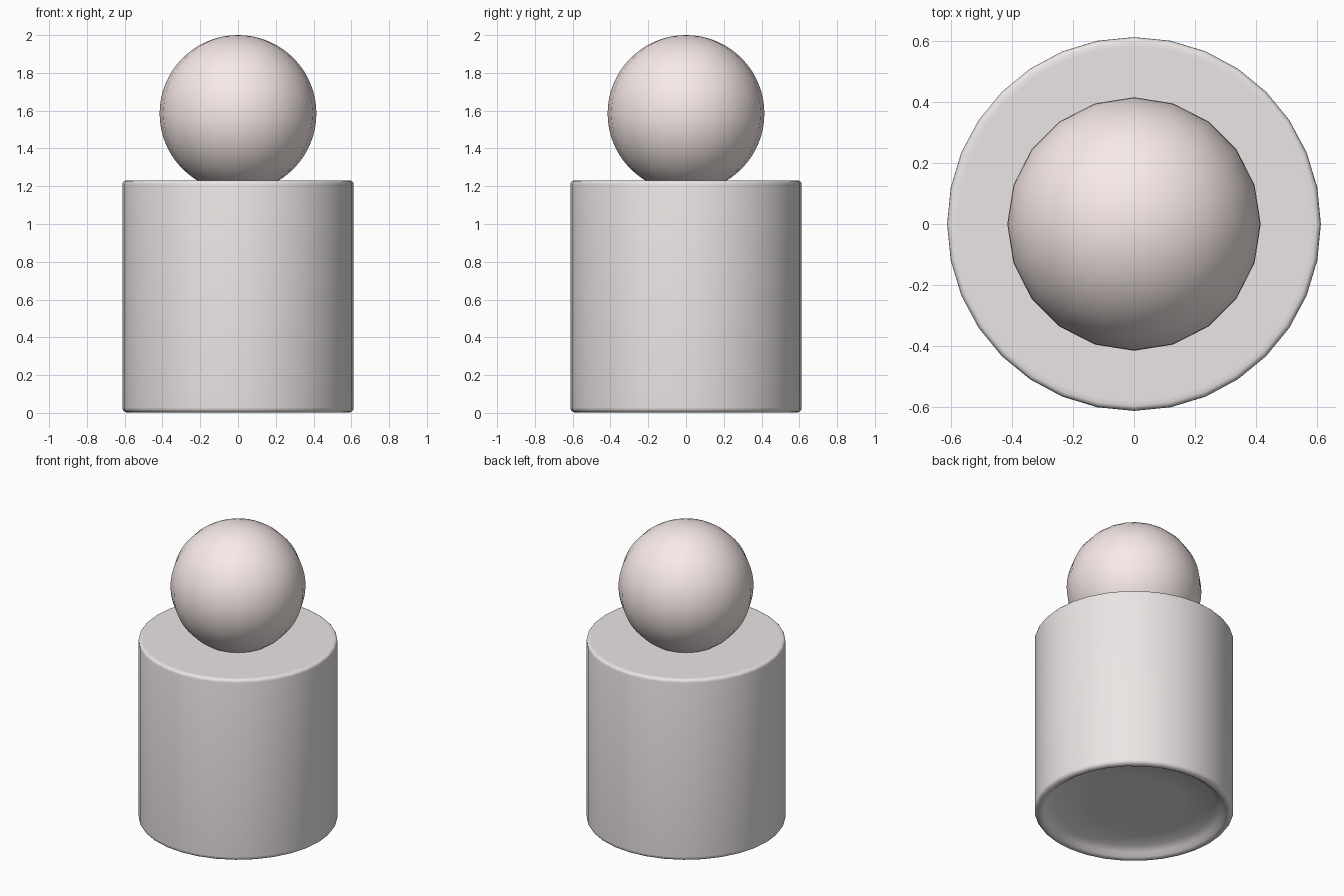
import bpy
import bmesh
from mathutils import Vector

if "Cube" in bpy.data.objects:
    bpy.data.objects.remove(bpy.data.objects["Cube"])


def finish(obj, name, color):
    obj.name = name
    mat = bpy.data.materials.new(name + "_paint")
    mat.diffuse_color = color
    mat.use_nodes = True
    mat.node_tree.nodes["Principled BSDF"].inputs["Base Color"].default_value = mat.diffuse_color
    obj.data.materials.append(mat)


def lathe(name, profile, sides):
    """Spin an (r, z) profile that starts and ends on the axis."""
    bm = bmesh.new()
    verts = [bm.verts.new((r, 0, z)) for r, z in profile]
    edges = [bm.edges.new(p) for p in zip(verts, verts[1:])]
    bmesh.ops.spin(bm, geom=verts + edges, cent=(0, 0, 0), axis=(0, 0, 1),
                   angle=6.283185307, steps=sides)
    bmesh.ops.remove_doubles(bm, verts=bm.verts, dist=1e-4)
    bmesh.ops.recalc_face_normals(bm, faces=bm.faces)
    mesh = bpy.data.meshes.new(name)
    bm.to_mesh(mesh)
    bm.free()
    obj = bpy.data.objects.new(name, mesh)
    bpy.context.collection.objects.link(obj)
    bpy.context.view_layer.objects.active = obj
    obj.select_set(True)
    bpy.ops.object.shade_smooth()
    obj.select_set(False)
    return obj


# Cylindrical body: rounded rims, hollowed underside
R, H = 0.612, 1.23
body = lathe("body", [
    (0, 0.06), (0.3, 0.06), (0.5, 0.056), (0.54, 0.03), (0.56, 0.009), (0.575, 0.001),
    (0.59, 0.002), (0.604, 0.008), (0.611, 0.018), (R, 0.03),
    (R, H - 0.02), (0.610, H - 0.010), (0.604, H - 0.003), (0.596, H), (0.58, H), (0, H)], 32)
finish(body, "body", (0.83, 0.79, 0.78, 1))

# Ball head sunk a little into the body
r = 0.415
bpy.ops.mesh.primitive_uv_sphere_add(segments=20, ring_count=32, radius=r, location=(0, 0, 2 - r))
head = bpy.context.object
finish(head, "head", (0.94, 0.83, 0.82, 1))
bpy.ops.object.shade_smooth()
